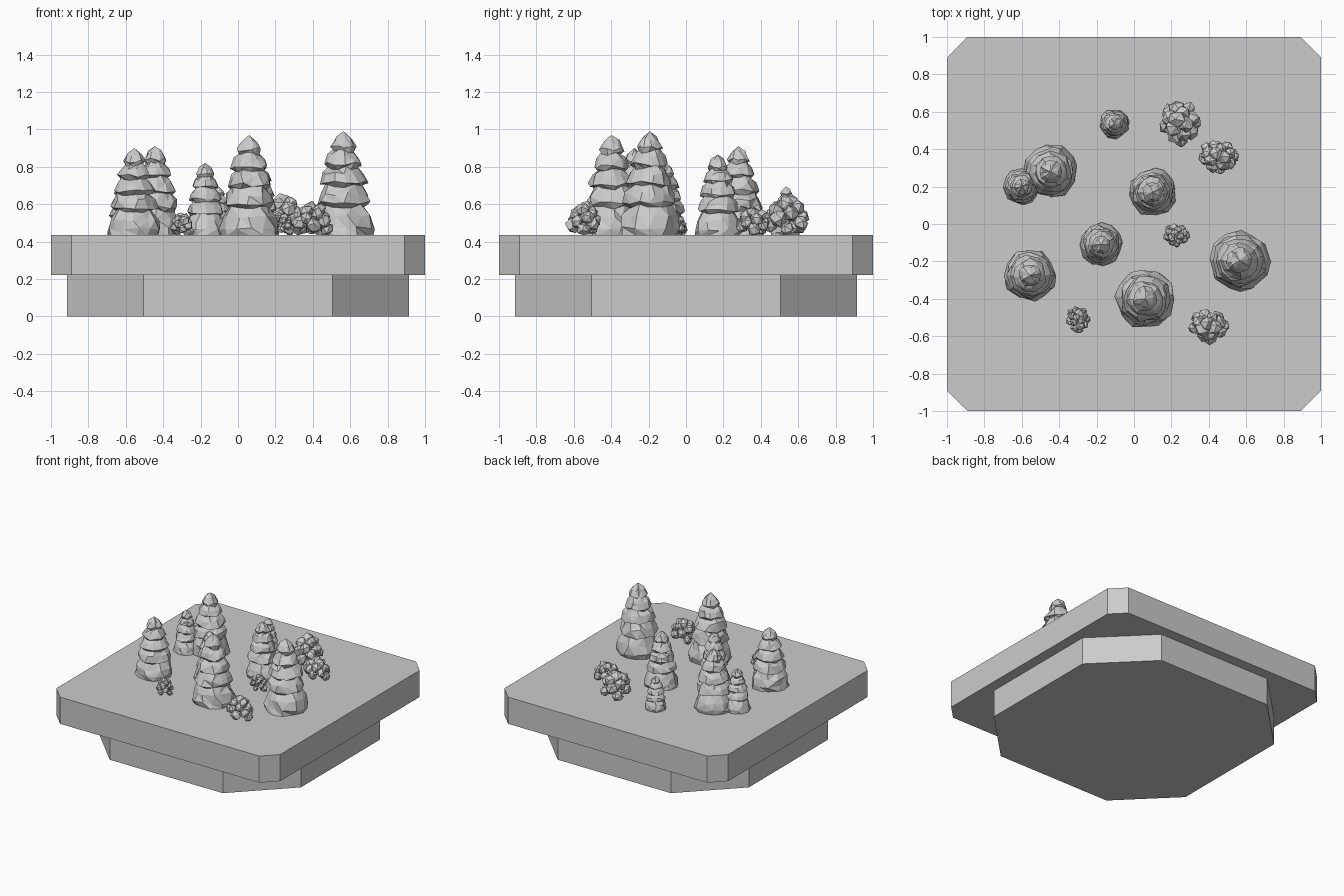
import bpy
import bmesh
import math
import random
from mathutils import Matrix, Vector

random.seed(7)
if "Cube" in bpy.data.objects:
    bpy.data.objects.remove(bpy.data.objects["Cube"], do_unlink=True)

# Single stone grey for every part
grey = bpy.data.materials.new("stone_grey")
grey.use_nodes = True
colour = (0.6, 0.6, 0.6, 1)
grey.diffuse_color = colour
grey.node_tree.nodes["Principled BSDF"].inputs["Base Color"].default_value = colour

GROUND = 0.435


def finish(bm, name):
    bmesh.ops.recalc_face_normals(bm, faces=bm.faces)
    mesh = bpy.data.meshes.new(name)
    bm.to_mesh(mesh)
    bm.free()
    mesh.materials.append(grey)
    obj = bpy.data.objects.new(name, mesh)
    bpy.context.collection.objects.link(obj)
    return obj


def slab(name, half, cut, z0, z1):
    """Square block with its four upright corners cut off."""
    bm = bmesh.new()
    corners = []
    for q in range(4):
        turn = Matrix.Rotation(q * math.pi / 2, 3, "Z")
        corners += [turn @ Vector((half, -half + cut, z0)),
                    turn @ Vector((half, half - cut, z0))]
    face = bm.faces.new([bm.verts.new(c) for c in corners])
    up = bmesh.ops.extrude_face_region(bm, geom=[face], use_keep_orig=True)
    verts = [g for g in up["geom"] if isinstance(g, bmesh.types.BMVert)]
    bmesh.ops.translate(bm, verts=verts, vec=(0, 0, z1 - z0))
    finish(bm, name)


# Tiered outline of a tree: height fraction, radius fraction
TIERS = [(0, .93), (.07, .95), (.18, .86), (.28, .68), (.31, .84), (.4, .76),
         (.47, .6), (.5, .75), (.59, .63), (.65, .47), (.68, .6), (.76, .49),
         (.81, .33), (.85, .41), (.93, .27)]


def tree(name, x, y, radius, top, sides=12):
    bm = bmesh.new()
    height = top - GROUND
    rings = []
    for i, (t, r) in enumerate(TIERS):
        ring = []
        twist = random.uniform(0, .3)
        for s in range(sides):
            a = 2 * math.pi * (s + twist + random.uniform(-.25, .25)) / sides
            rr = radius * r * random.uniform(.92, 1.08)
            dz = random.uniform(-.022, .022) * height if i else 0
            ring.append(bm.verts.new((rr * math.cos(a), rr * math.sin(a), t * height + dz)))
        rings.append(ring)
    for low, high in zip(rings, rings[1:]):
        for s in range(sides):
            n = (s + 1) % sides
            bm.faces.new((low[s], low[n], high[n], high[s]))
    tip = bm.verts.new((0, 0, height))
    for s in range(sides):
        bm.faces.new((rings[-1][s], rings[-1][(s + 1) % sides], tip))
    bm.faces.new(rings[0][::-1])
    bmesh.ops.triangulate(bm, faces=bm.faces)
    finish(bm, name).location = (x, y, GROUND)


def bush(name, x, y, rx, ry, top, lobes=15):
    """Dome-shaped clump of faceted leaf balls."""
    bm = bmesh.new()
    height = top - GROUND
    size = .36 * (rx + ry) / 2
    for i in range(lobes):
        t = (i + .5) / lobes
        a = i * math.pi * (3 - math.sqrt(5))
        flat = math.sqrt(1 - t * t)
        r = size * random.uniform(.85, 1.1)
        spot = Vector(((rx - r) * flat * math.cos(a), (ry - r) * flat * math.sin(a),
                       r * .7 + (height - 1.7 * r) * t))
        place = Matrix.Translation(spot) @ Matrix.Rotation(random.uniform(0, 6), 4, "X")
        ball = bmesh.ops.create_icosphere(bm, subdivisions=1, radius=r, matrix=place)
        for v in ball["verts"]:
            v.co += Vector([random.uniform(-.12, .12) * r for _ in range(3)])
            v.co.z = max(v.co.z, 0)
    finish(bm, name).location = (x, y, GROUND)


# Stepped base
slab("lower_base", .915, .41, 0, .22)
slab("ground_slab", 1, .11, .22, GROUND)

# Conifers: x, y, radius, top height
for i, spec in enumerate([
        (.565, -.195, .167, .99), (.06, -.4, .162, .97), (-.555, -.275, .145, .9),
        (-.175, -.11, .118, .82), (.1, .17, .132, .865), (-.445, .28, .15, .91),
        (-.6, .2, .1, .76), (-.105, .535, .083, .695)]):
    tree(f"conifer_{i + 1}", *spec)

# Bushes: x, y, half widths, top height
for i, spec in enumerate([
        (.245, .54, .12, .135, .66), (.45, .36, .115, .1, .6),
        (.225, -.06, .075, .068, .56), (-.3, -.51, .068, .078, .56),
        (.4, -.545, .115, .1, .62)]):
    bush(f"bush_{i + 1}", *spec)
